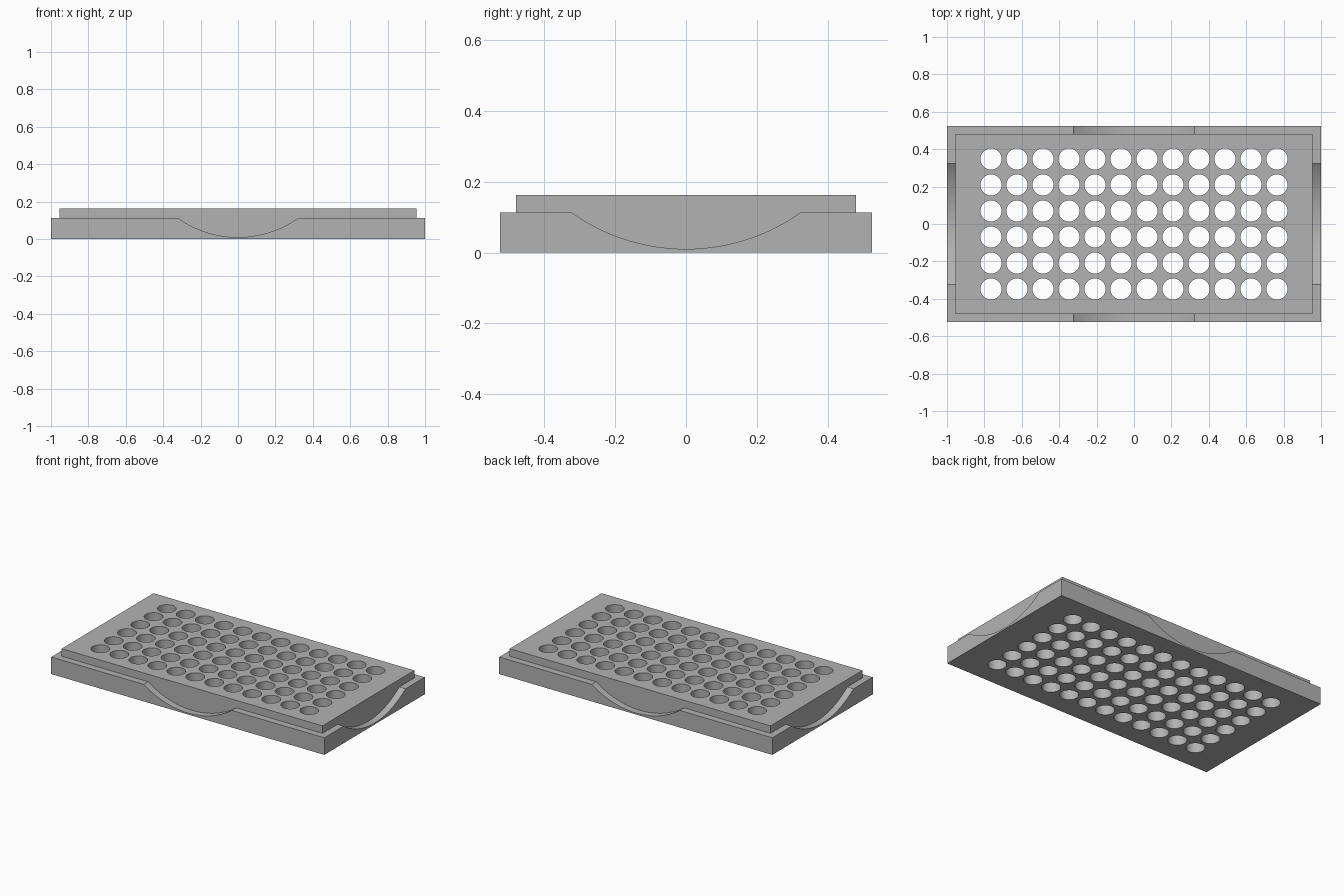
import bpy
import bmesh
from mathutils import Matrix, Vector

cube = bpy.data.objects.get("Cube")
if cube:
    bpy.data.objects.remove(cube, do_unlink=True)

# Overall sizes
HALF_X, HALF_Y, BASE_TOP = 1.0, 0.525, 0.113
CORE_X, CORE_Y, CORE_TOP = 0.955, 0.48, 0.163
PITCH, HOLE_R = 0.139, 0.0565
COLS, ROWS = 12, 6
NOTCH_R, NOTCH_Z = 0.558, 0.568

grey = bpy.data.materials.new("plain_grey")
grey.use_nodes = True
colour = (0.45, 0.45, 0.45, 1)
grey.diffuse_color = colour
grey.node_tree.nodes["Principled BSDF"].inputs["Base Color"].default_value = colour


def make_object(name, bm):
    mesh = bpy.data.meshes.new(name)
    bm.to_mesh(mesh)
    bm.free()
    mesh.materials.append(grey)
    obj = bpy.data.objects.new(name, mesh)
    bpy.context.collection.objects.link(obj)
    return obj


def box(name, hx, hy, z0, z1):
    bm = bmesh.new()
    size = Matrix.Diagonal((2 * hx, 2 * hy, z1 - z0, 1))
    bmesh.ops.create_cube(bm, size=1, matrix=Matrix.Translation((0, 0, (z0 + z1) / 2)) @ size)
    return make_object(name, bm)


def cylinders(name, radius, depth, segments, centres):
    """One mesh of cylinders, each given as (centre, axis)."""
    bm = bmesh.new()
    for centre, axis in centres:
        turn = Vector(axis).to_track_quat("Z", "Y").to_matrix().to_4x4()
        bmesh.ops.create_cone(bm, cap_ends=True, segments=segments, radius1=radius,
                              radius2=radius, depth=depth,
                              matrix=Matrix.Translation(centre) @ turn)
    return make_object(name, bm)


def combine(target, tool, operation):
    """Apply a boolean and discard the tool object."""
    tool.hide_render = True
    mod = target.modifiers.new(operation, "BOOLEAN")
    mod.operation, mod.object, mod.solver = operation, tool, "EXACT"
    bpy.context.view_layer.objects.active = target
    bpy.ops.object.modifier_apply(modifier=mod.name)
    bpy.data.objects.remove(tool, do_unlink=True)


# Wide base with a curved finger notch on each side
rack = box("well_rack", HALF_X, HALF_Y, 0, BASE_TOP)
notch_sides = []
for s in (-1, 1):
    notch_sides.append(((0, s * HALF_Y, NOTCH_Z), (0, 1, 0)))
    notch_sides.append(((s * HALF_X, 0, NOTCH_Z), (1, 0, 0)))
combine(rack, cylinders("notch_cutter", NOTCH_R, 0.2, 128, notch_sides), "DIFFERENCE")

# Raised core, which also forms the back wall of each notch
combine(rack, box("raised_core", CORE_X, CORE_Y, 0.005, CORE_TOP), "UNION")

# Grid of round through holes
grid = [(((i - (COLS - 1) / 2) * PITCH, (j - (ROWS - 1) / 2) * PITCH, CORE_TOP / 2), (0, 0, 1))
        for i in range(COLS) for j in range(ROWS)]
combine(rack, cylinders("hole_cutter", HOLE_R, 0.4, 48, grid), "DIFFERENCE")

# Smooth the round walls, keep the edges sharp
bpy.ops.object.select_all(action="DESELECT")
rack.select_set(True)
bpy.context.view_layer.objects.active = rack
bpy.ops.object.shade_smooth_by_angle(angle=0.5)
